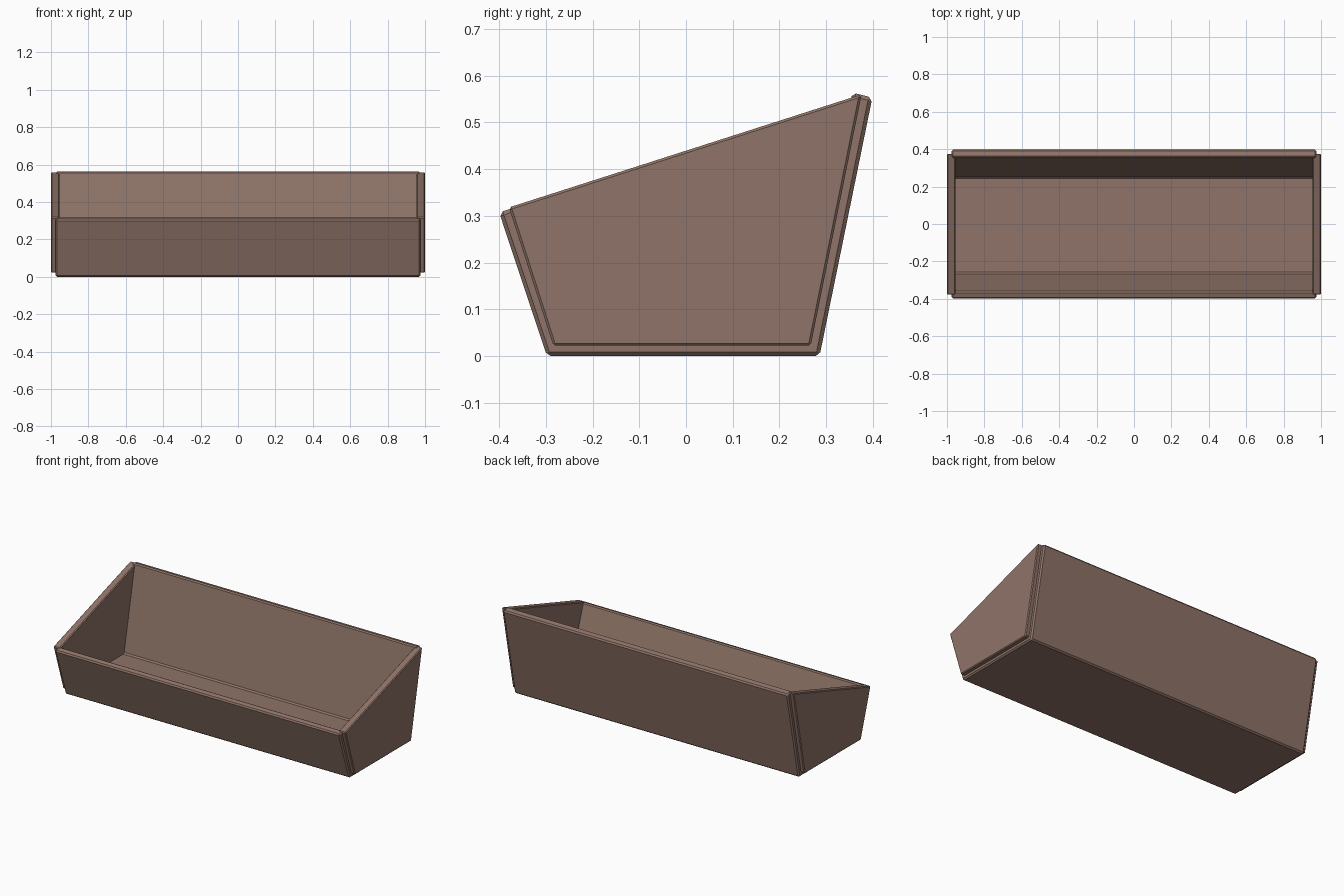
import bpy
import bmesh

cube = bpy.data.objects.get("Cube")
if cube:
    bpy.data.objects.remove(cube, do_unlink=True)

# Single brown finish
brown = bpy.data.materials.new("warm_brown")
brown.use_nodes = True
colour = (0.275, 0.174, 0.138, 1)
brown.diffuse_color = colour
bsdf = brown.node_tree.nodes["Principled BSDF"]
bsdf.inputs["Base Color"].default_value = colour
bsdf.inputs["Roughness"].default_value = 0.8


def extrude_profile(name, profile, x0, x1, bevel):
    """Extrude a (y, z) outline along x and bevel its edges."""
    bm = bmesh.new()
    face = bm.faces.new([bm.verts.new((x0, y, z)) for y, z in profile])
    grown = bmesh.ops.extrude_face_region(bm, geom=[face])
    moved = [v for v in grown["geom"] if isinstance(v, bmesh.types.BMVert)]
    bmesh.ops.translate(bm, verts=moved, vec=(x1 - x0, 0, 0))
    bmesh.ops.recalc_face_normals(bm, faces=bm.faces)
    mesh = bpy.data.meshes.new(name)
    bm.to_mesh(mesh)
    bm.free()
    mesh.materials.append(brown)
    obj = bpy.data.objects.new(name, mesh)
    bpy.context.collection.objects.link(obj)
    mod = obj.modifiers.new("edge_bevel", "BEVEL")
    mod.width = bevel
    mod.segments = 1
    mod.limit_method = "ANGLE"
    return obj


# Folded front, floor and back, open at the ends
outer = [(-0.4, 0.307), (-0.298, 0.0), (0.286, 0.0), (0.399, 0.553)]
inner = [(0.356, 0.564), (0.25, 0.045), (-0.265, 0.045), (-0.362, 0.32)]
extrude_profile("trough_shell", outer + inner, -0.975, 0.975, 0.008)

# End panels set into the shell, standing slightly proud of it
end_profile = [(-0.379, 0.318), (-0.284, 0.022), (0.267, 0.022), (0.376, 0.56)]
for side, sign in (("left", 1), ("right", -1)):
    extrude_profile(side + "_end_panel", end_profile, sign * 0.955, sign, 0.005)
